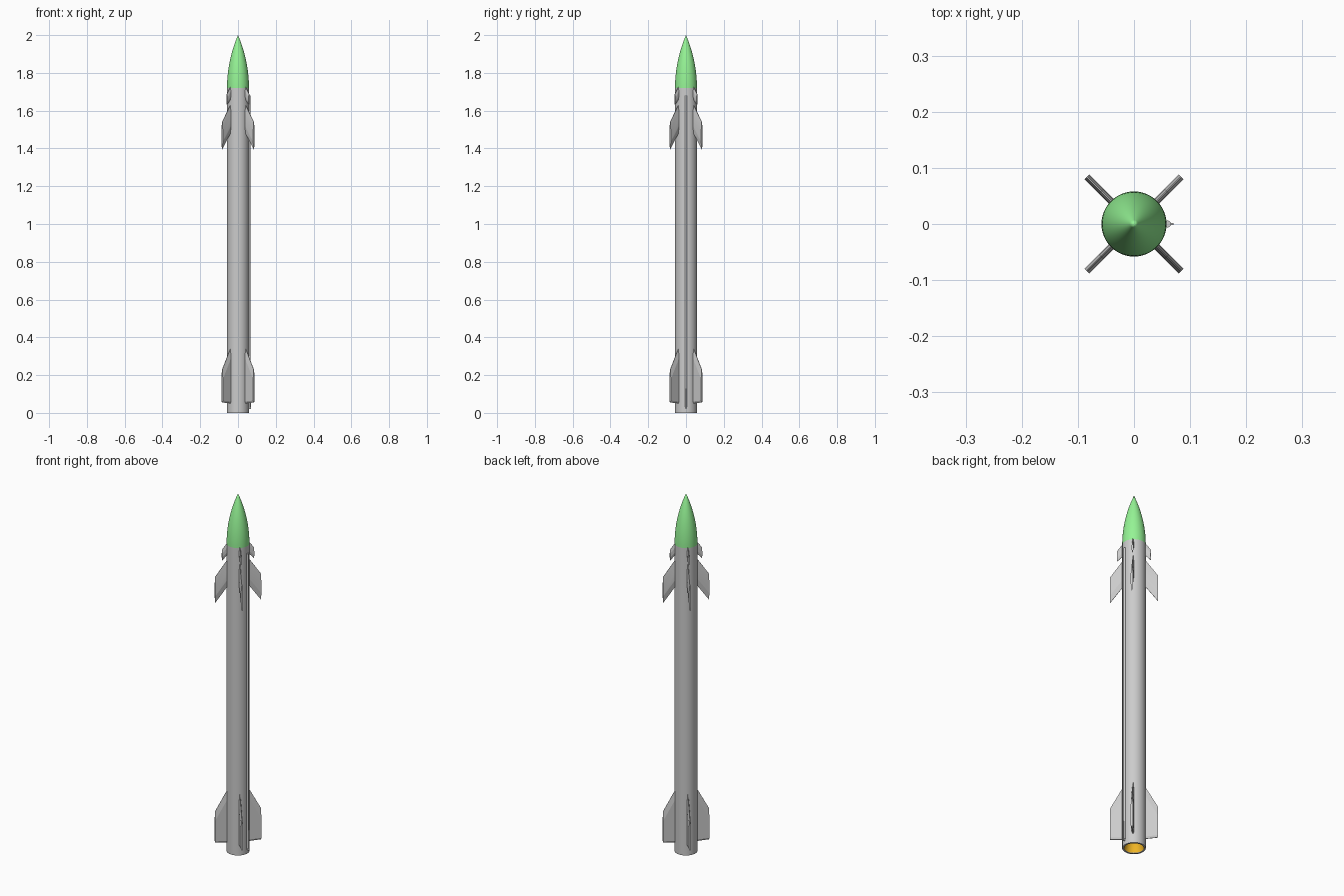
import bpy, bmesh, math
from mathutils import Matrix

if "Cube" in bpy.data.objects:
    bpy.data.objects.remove(bpy.data.objects["Cube"])

R = 0.058          # body radius
NOSE_Z = 1.72      # base of the nose
SEG = 48


def material(name, rgb):
    m = bpy.data.materials.new(name)
    m.diffuse_color = (*rgb, 1)
    m.use_nodes = True
    m.node_tree.nodes["Principled BSDF"].inputs["Base Color"].default_value = m.diffuse_color
    return m


def finish(name, bm, mat=None, angle=30, flip=False):
    if not flip:
        bmesh.ops.recalc_face_normals(bm, faces=bm.faces)
    mesh = bpy.data.meshes.new(name)
    bm.to_mesh(mesh)
    bm.free()
    ob = bpy.data.objects.new(name, mesh)
    bpy.context.collection.objects.link(ob)
    if mat:
        mesh.materials.append(mat)
    bpy.ops.object.select_all(action='DESELECT')
    ob.select_set(True)
    bpy.context.view_layer.objects.active = ob
    bpy.ops.object.shade_smooth_by_angle(angle=math.radians(angle))
    return ob


def lathe(name, profile, mat=None):
    """Revolve (radius, z) points around z."""
    bm = bmesh.new()
    vs = [bm.verts.new((r, 0, z)) for r, z in profile]
    es = [bm.edges.new(p) for p in zip(vs, vs[1:])]
    bmesh.ops.spin(bm, geom=vs + es, cent=(0, 0, 0), axis=(0, 0, 1),
                   angle=math.tau, steps=SEG, use_merge=True)
    bmesh.ops.remove_doubles(bm, verts=bm.verts, dist=1e-5)
    return finish(name, bm, mat)


def fin_set(name, root, tip, r_tip, thick, lead, trail):
    """Four fins; root and tip are (bottom z, top z), edges are wedge shaped."""
    bm = bmesh.new()
    for i in range(4):
        rot = Matrix.Rotation(math.radians(45 + 90 * i), 4, 'Z')
        rings = []
        for r, (z0, z1) in ((R - 0.008, root), (r_tip, tip)):
            h, e = thick / 2, thick / 10
            section = [(e, z1), (h, z1 - lead), (h, z0 + trail), (e, z0)]
            section += [(-y, z) for y, z in reversed(section)]
            rings.append([bm.verts.new(rot @ Matrix.Translation((r, y, z)).to_translation())
                          for y, z in section])
        a, b = rings
        n = len(a)
        for k in range(n):
            bm.faces.new((a[k], a[(k + 1) % n], b[(k + 1) % n], b[k]))
        bm.faces.new(a)
        bm.faces.new(b)
    return finish(name, bm, angle=10)


green = material("nose_green", (0.3, 0.9, 0.3))
orange = material("nozzle_orange", (0.9, 0.48, 0.02))

# Body tube with a thin open rim at the bottom
lathe("body", [(0.049, 0.012), (0.049, 0), (R, 0), (R, NOSE_Z), (0, NOSE_Z)])

# Pointed ogive nose
length = 2 - NOSE_Z
rho = (R * R + length * length) / (2 * R)
ogive = [(max(0, math.sqrt(rho ** 2 - (length * t / 16) ** 2) - rho + R),
          NOSE_Z + length * t / 16) for t in range(17)]
lathe("nose_cone", ogive, green)

# Hollow nozzle seen from below
lathe("nozzle", [(0.049, 0.003), (0.043, 0.03), (0.033, 0.06), (0.02, 0.085), (0, 0.09)], orange)

# Tail fins, middle fins and small front fins
fin_set("tail_fins", (0.05, 0.355), (0.055, 0.228), 0.119, 0.012, 0.05, 0.01)
fin_set("middle_fins", (1.49, 1.64), (1.395, 1.54), 0.119, 0.012, 0.05, 0.04)
fin_set("front_fins", (1.665, 1.735), (1.63, 1.69), 0.083, 0.009, 0.022, 0.018)

# Rounded cable cover along the right side
bm = bmesh.new()
bmesh.ops.create_cone(bm, cap_ends=True, segments=16, radius1=0.006, radius2=0.006, depth=1.65,
                      matrix=Matrix.Translation((0.060, 0, 0.855)))
bmesh.ops.scale(bm, vec=(1, 1, 1), verts=bm.verts)
finish("cable_cover", bm)

# Thin rail at the foot of the cable cover
bm = bmesh.new()
bmesh.ops.create_cube(bm, size=1, matrix=Matrix.Translation((0.063, 0, 0.075))
                      @ Matrix.Diagonal((0.014, 0.004, 0.11, 1)))
finish("rear_rail", bm)
